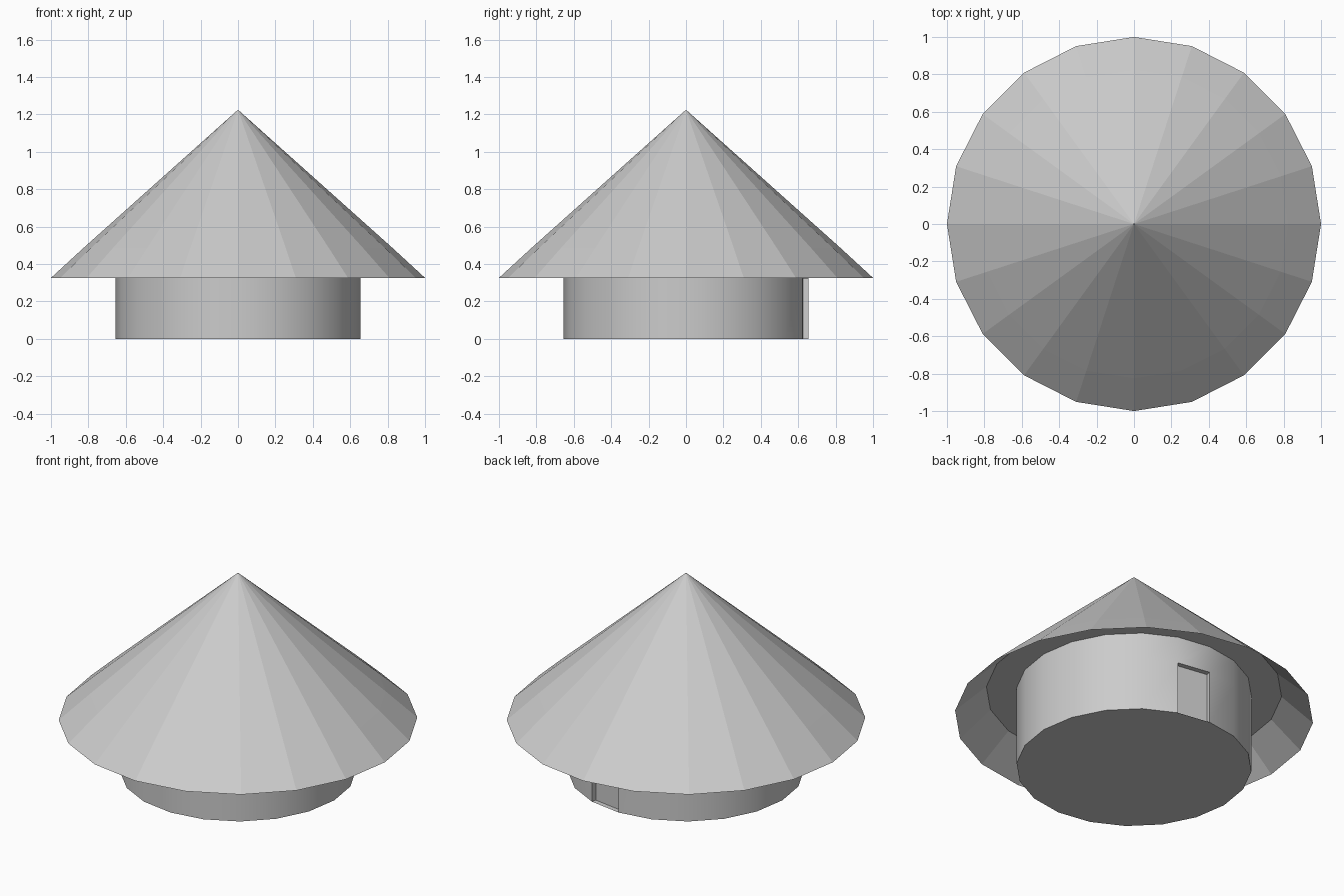
import bpy, bmesh
from math import radians, cos, sin
from mathutils import Vector

if "Cube" in bpy.data.objects:
    bpy.data.objects.remove(bpy.data.objects["Cube"])

SIDES = 20


def ring(bm, r, z):
    step = radians(360 / SIDES)
    return [bm.verts.new((r * cos(i * step), r * sin(i * step), z)) for i in range(SIDES)]


def bridge(bm, low, high):
    return [bm.faces.new((low[i], low[(i + 1) % SIDES], high[(i + 1) % SIDES], high[i]))
            for i in range(SIDES)]


def finish(bm, name):
    mesh = bpy.data.meshes.new(name)
    bm.normal_update()
    bm.to_mesh(mesh)
    bm.free()
    obj = bpy.data.objects.new(name, mesh)
    bpy.context.collection.objects.link(obj)
    return obj


# Roof: faceted cone with a flat ceiling and a thin overhanging eave
bm = bmesh.new()
rim = ring(bm, 1.0, 0.326)
eave = ring(bm, 0.825, 0.487)
apex = bm.verts.new((0, 0, 1.225))
bridge(bm, rim, eave)
for i in range(SIDES):
    bm.faces.new((eave[i], eave[(i + 1) % SIDES], apex))
bm.faces.new(list(reversed(eave)))
finish(bm, "roof")

# Round wall with floor, running up to the ceiling
bm = bmesh.new()
bottom = ring(bm, 0.656, 0.0)
lintel = ring(bm, 0.656, 0.322)
top = ring(bm, 0.656, 0.487)
lower = bridge(bm, bottom, lintel)
bridge(bm, lintel, top)
bm.faces.new(list(reversed(bottom)))

# Doorway: the rear facet from 72 to 90 degrees, pushed inwards
door = lower[4]
a = radians(81)
inward = Vector((-cos(a), -sin(a), 0)) * 0.03
result = bmesh.ops.extrude_discrete_faces(bm, faces=[door])
panel = result["faces"][0]
bmesh.ops.translate(bm, vec=inward, verts=panel.verts[:])
# remove the sill lying flat on the floor
sill = [f for f in bm.faces if len(f.verts) == 4 and all(v.co.z < 0.001 for v in f.verts)]
bmesh.ops.delete(bm, geom=sill, context="FACES_ONLY")
wall = finish(bm, "wall_with_doorway")

# Smooth round wall, crisp door edges
bpy.ops.object.select_all(action="DESELECT")
wall.select_set(True)
bpy.context.view_layer.objects.active = wall
bpy.ops.object.shade_smooth_by_angle(angle=radians(30))
